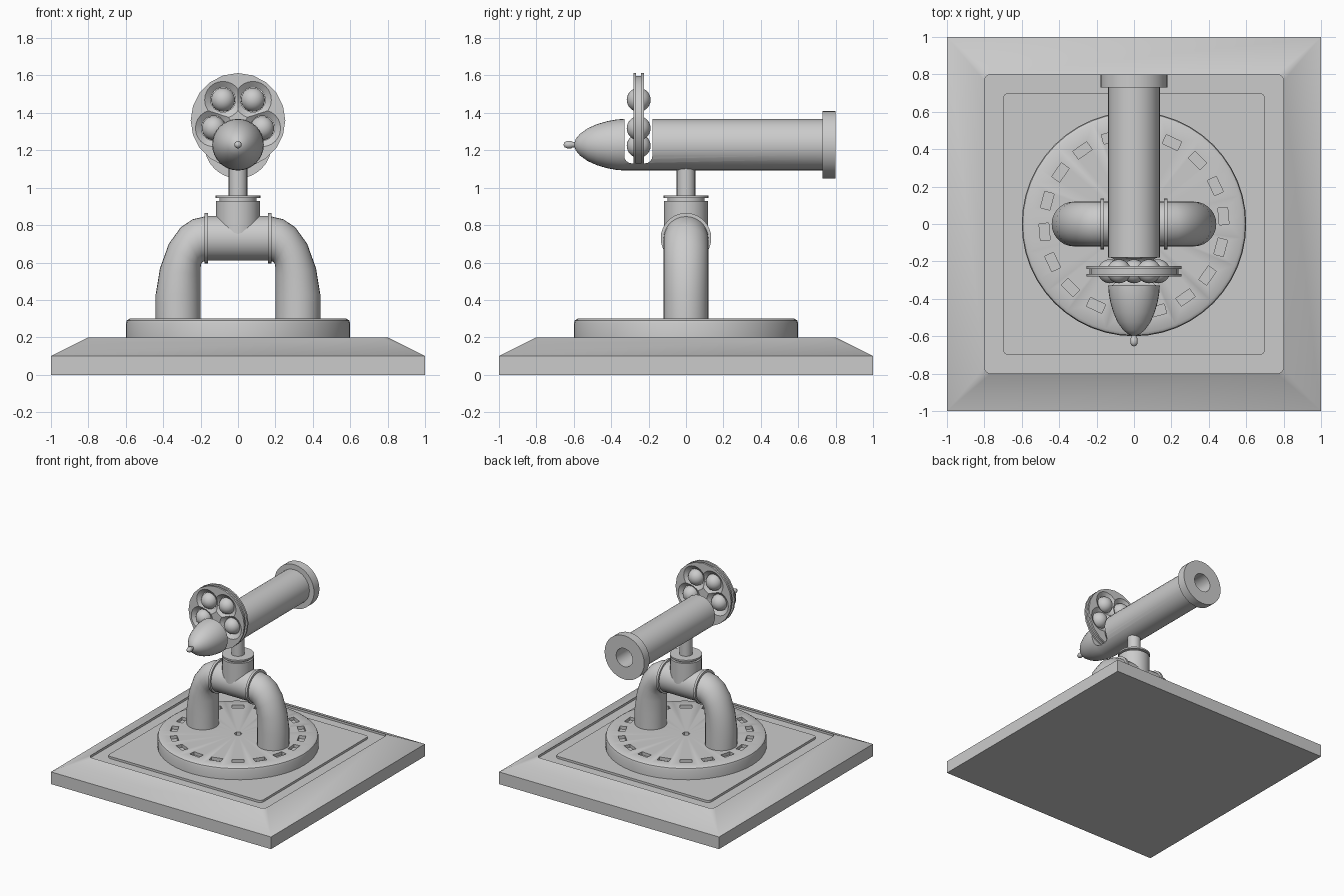
import bpy, bmesh, math
from mathutils import Matrix, Vector

if "Cube" in bpy.data.objects:
    bpy.data.objects.remove(bpy.data.objects["Cube"])

AX = 1.23          # height of barrel axis
WZ = 1.36          # height of wheel centre


def finish(name, bm, angle=35):
    bmesh.ops.remove_doubles(bm, verts=bm.verts[:], dist=1e-5)
    bmesh.ops.recalc_face_normals(bm, faces=bm.faces[:])
    me = bpy.data.meshes.new(name)
    bm.to_mesh(me)
    bm.free()
    ob = bpy.data.objects.new(name, me)
    bpy.context.collection.objects.link(ob)
    smooth(ob, angle)
    return ob


def smooth(ob, angle=35):
    bpy.ops.object.select_all(action='DESELECT')
    ob.select_set(True)
    bpy.context.view_layer.objects.active = ob
    if angle:
        bpy.ops.object.shade_smooth_by_angle(angle=math.radians(angle))


def loft(name, rings, angle=35):
    bm = bmesh.new()
    vs = [[bm.verts.new(p) for p in r] for r in rings]
    n = len(rings[0])
    for a, b in zip(vs, vs[1:]):
        for i in range(n):
            j = (i + 1) % n
            bm.faces.new((a[i], a[j], b[j], b[i]))
    for r in (vs[0], vs[-1]):
        if (r[0].co - r[n // 2].co).length > 1e-4:
            bm.faces.new(r)
    return finish(name, bm, angle)


def lathe(name, profile, axis='Z', centre=(0, 0, 0), n=32, angle=35):
    """profile: (radius, position along axis)"""
    rings = []
    for r, h in profile:
        ring = []
        for i in range(n):
            t = 2 * math.pi * i / n
            c, s = r * math.cos(t), r * math.sin(t)
            p = {'Z': (c, s, h), 'Y': (c, h, s), 'X': (h, c, s)}[axis]
            ring.append(Vector(p) + Vector(centre))
        rings.append(ring)
    return loft(name, rings, angle)


def cut(ob, cutter, angle=35):
    m = ob.modifiers.new('cut', 'BOOLEAN')
    m.operation, m.solver, m.object = 'DIFFERENCE', 'EXACT', cutter
    smooth(ob, None)
    bpy.ops.object.modifier_apply(modifier=m.name)
    bpy.data.objects.remove(cutter)
    smooth(ob, angle)


def rounded_square(h, r, z):
    pts = []
    for k in range(4):
        for j in range(5):
            t = math.pi / 2 * (k + j / 4)
            sx, sy = ((1, 1), (-1, 1), (-1, -1), (1, -1))[k]
            pts.append((sx * (h - r) + r * math.cos(t), sy * (h - r) + r * math.sin(t), z))
    return pts


# Square plinth with sloped border and a grooved panel
loft('plinth', [rounded_square(*a) for a in (
    (1, 0, 0), (1, 0, .1), (.8, .035, .2), (.8, .035, .182), (.7, .03, .182), (.7, .03, .2))], 20)

# Round turntable with a ring of slots and a centre hole
table = lathe('turntable', [(.6, .19), (.6, .275), (.595, .29), (.58, .3), (0, .3)], n=48)
bm = bmesh.new()
for i in range(18):
    m = (Matrix.Rotation(math.radians(5 + 20 * i), 4, 'Z') @ Matrix.Translation((.48, 0, .3))
         @ Matrix.Diagonal((.052, .09, .05, 1)))
    bmesh.ops.create_cube(bm, size=1, matrix=m)
bmesh.ops.create_cone(bm, cap_ends=True, segments=6, radius1=.03, radius2=.03, depth=.05,
                      matrix=Matrix.Translation((0, 0, .3)))
cut(table, finish('slot_cutter', bm))

# Bent pipe legs: inner and outer bend lines give each ring
inner = [(.2, .29), (.2, .43), (.2, .53), (.2, .575), (.197, .592), (.188, .604), (.16, .61)]
outer = [(.44, .29), (.44, .43), (.417, .57), (.37, .70), (.305, .79), (.24, .832), (.16, .85)]
for side, sx in (('left', -1), ('right', 1)):
    rings = []
    for a, b in zip(inner, outer):
        ring = []
        for i in range(28):
            t = 2 * math.pi * i / 28
            k = .5 + .5 * math.cos(t)
            ring.append((sx * (a[0] + (b[0] - a[0]) * k), .12 * math.sin(t), a[1] + (b[1] - a[1]) * k))
        rings.append(ring)
    loft(side + '_pipe_leg', rings, 50)
    lathe(side + '_pipe_flange', [(0, sx * .16), (.135, sx * .16), (.135, sx * .178), (0, sx * .178)],
          'X', (0, 0, .73))

# Tee joint and post
lathe('tee_crossbar', [(.12, -.165), (.12, .165)], 'X', (0, 0, .73))
lathe('tee_riser', [(.118, .73), (.118, .93), (.1, .93), (.1, .945), (.12, .945), (.12, .958), (0, .958)])
lathe('post', [(.05, .94), (.05, 1.12)], n=20)

# Barrel with nose, rear collar and bore
barrel = lathe('barrel', [
    (0, -.6), (.03, -.59), (.058, -.567), (.088, -.525), (.11, -.475), (.126, -.42), (.135, -.37),
    (.138, -.33), (.138, .73), (.18, .73), (.18, .8), (.075, .8), (.075, -.25), (0, -.25)],
    'Y', (0, 0, AX))
bm = bmesh.new()
bmesh.ops.create_cube(bm, size=1, matrix=Matrix.Translation((0, -.255, 1.33)) @ Matrix.Diagonal((.5, .15, .4, 1)))
edges = [e for e in bm.edges if all(v.co.z < 1.2 for v in e.verts) and abs(e.verts[0].co.x - e.verts[1].co.x) > .1]
bmesh.ops.bevel(bm, geom=edges, offset=.04, segments=4, profile=.5, affect='EDGES')
cut(barrel, finish('breech_cutter', bm))
lathe('nose_tip', [(.014, -.58), (.014, -.605), (.02, -.615), (.02, -.635), (.013, -.65), (0, -.655)],
      'Y', (0, 0, AX), 16, 60)

# Grooved wheel with five funnel-shaped ball pockets
wheel = lathe('ball_wheel', [(0, -.281), (.253, -.281), (.253, -.266), (.238, -.266), (.238, -.24),
                             (.253, -.24), (.253, -.225), (0, -.225)], 'Y', (0, 0, WZ), 20)
for i in range(5):
    t = math.radians(54 + 72 * i)
    c = (.136 * math.cos(t), -.253, WZ + .136 * math.sin(t))
    cut(wheel, lathe('pocket_cutter', [(.104, -.032), (.066, -.004), (.066, .004), (.104, .032)], 'Y', c, 24))
    bm = bmesh.new()
    bmesh.ops.create_uvsphere(bm, u_segments=24, v_segments=14, radius=.064, matrix=Matrix.Translation(c))
    finish('ball_%d' % (i + 1), bm, 60)
